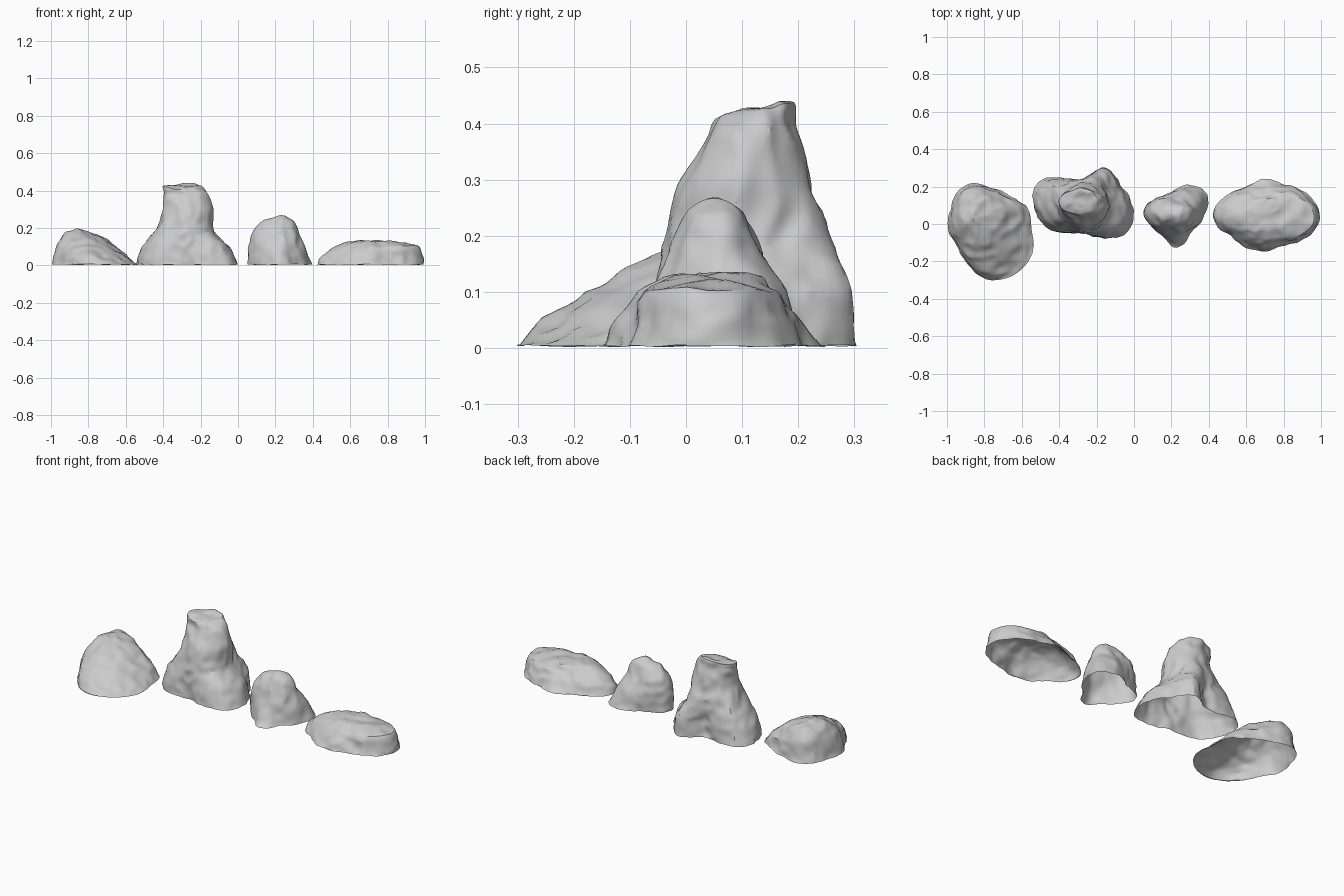
import bpy, bmesh, math
from mathutils import Vector, noise

if "Cube" in bpy.data.objects:
    bpy.data.objects.remove(bpy.data.objects["Cube"])

stone = bpy.data.materials.new("grey_stone")
stone.diffuse_color = (0.6, 0.6, 0.6, 1)
stone.use_nodes = True
stone.node_tree.nodes["Principled BSDF"].inputs["Base Color"].default_value = stone.diffuse_color
SIDES, STEPS = 84, 7


def spline(a, b, c, d, t):
    """Catmull-Rom interpolation between b and c."""
    return 0.5 * (2 * b + (c - a) * t + (2 * a - 5 * b + 4 * c - d) * t * t
                  + (3 * b - a - 3 * c + d) * t ** 3)


def ring(section, base):
    """Closed outline from radii every 30 degrees, on a plane that may tilt."""
    cx, cy, z, tilt_x, tilt_y, radii = section
    if not isinstance(radii, list):
        radii = [r * radii for r in base]
    pts = []
    for i in range(SIDES):
        k, t = divmod(i * 12 / SIDES, 1)
        r = spline(*[radii[(int(k) + j) % 12] for j in (-1, 0, 1, 2)], t)
        a = math.tau * i / SIDES
        x, y = r * math.cos(a), r * math.sin(a)
        pts.append(Vector((cx + x, cy + y, z + tilt_x * x + tilt_y * y)))
    return pts


def rock(name, sections, rough):
    base = sections[0][5]
    keys = [ring(s, base) for s in sections]
    last = len(keys) - 1
    bm = bmesh.new()
    rows = []
    for k in range(last):
        for step in range(STEPS + (k == last - 1)):
            t = step / STEPS
            # linear blend with a little rounding keeps ledges crisp
            row = []
            for i in range(SIDES):
                q = [keys[min(max(k + j, 0), last)][i] for j in (-1, 0, 1, 2)]
                p = spline(*q, t) * 0.5 + q[1].lerp(q[2], t) * 0.5
                row.append(bm.verts.new(p))
            rows.append(row)
    for lo, hi in zip(rows, rows[1:]):
        for i in range(SIDES):
            j = (i + 1) % SIDES
            bm.faces.new((lo[i], lo[j], hi[j], hi[i]))
    bm.faces.new(rows[-1])
    bmesh.ops.triangulate(bm, faces=[f for f in bm.faces if len(f.verts) > 4])
    bm.normal_update()
    # weathered lumps and creases
    moves = []
    for v in bm.verts:
        p = v.co
        lump = 0.6 * noise.noise(p * 9) + 0.5 * noise.noise(p * 20)
        crease = 0.45 - 1.6 * abs(noise.noise(p * 13 + Vector((3, 7, 1))))
        moves.append(v.normal * rough * (lump + crease))
    for v, m in zip(bm.verts, moves):
        v.co += m
        v.co.z = max(v.co.z, 0.0)
    for v in rows[0]:
        v.co.z = 0.004 + 0.004 * noise.noise(v.co * 12)
    me = bpy.data.meshes.new(name)
    bm.to_mesh(me)
    bm.free()
    me.materials.append(stone)
    ob = bpy.data.objects.new(name, me)
    bpy.context.collection.objects.link(ob)
    bpy.ops.object.select_all(action='DESELECT')
    ob.select_set(True)
    bpy.context.view_layer.objects.active = ob
    bpy.ops.object.shade_smooth_by_angle(angle=math.radians(30))


# Sections: centre x, centre y, height, tilt x, tilt y, radii (or scale of base)

# Wide boulder with a slab face sloping down to the right and front
rock("sloped_boulder", [
    (-.77, -.03, 0, 0, 0,
     [.22, .23, .21, .23, .27, .24, .22, .2, .23, .27, .27, .26]),
    (-.77, -.02, .07, -.2, .1, .87),
    (-.785, 0, .13, -.26, .18, .62),
    (-.81, .01, .168, -.22, .16, .33),
    (-.85, .03, .192, -.1, .1, .05)], .009)

# Tall tower with a spreading foot and a cut top
rock("tower_rock", [
    (-.27, .09, 0, 0, 0,
     [.265, .23, .24, .15, .17, .27, .265, .22, .16, .14, .19, .27]),
    (-.27, .09, .10, 0, 0,
     [.22, .21, .23, .14, .17, .24, .24, .2, .15, .14, .17, .22]),
    (-.28, .10, .18, 0, 0,
     [.15, .15, .19, .14, .15, .18, .16, .16, .14, .14, .15, .155]),
    (-.27, .10, .29, 0, 0,
     [.135, .13, .13, .12, .12, .12, .13, .12, .11, .11, .11, .125]),
    (-.28, .115, .385, 0, .1,
     [.12, .1, .09, .08, .08, .1, .11, .1, .08, .08, .085, .11]),
    (-.295, .12, .422, 0, .18,
     [.1, .09, .075, .07, .07, .09, .105, .09, .075, .07, .07, .09]),
    (-.295, .125, .425, 0, .1, .06)], .009)

# Small pointed rock
rock("pointed_rock", [
    (.23, .06, 0, 0, 0,
     [.15, .185, .17, .13, .11, .14, .175, .15, .15, .185, .13, .13]),
    (.215, .06, .1, 0, 0,
     [.14, .15, .13, .1, .1, .13, .16, .14, .12, .12, .115, .13]),
    (.205, .06, .18, 0, 0,
     [.115, .1, .08, .07, .08, .105, .125, .11, .095, .09, .1, .11]),
    (.215, .055, .24, 0, 0,
     [.08, .065, .05, .045, .05, .06, .075, .06, .045, .045, .055, .075]),
    (.22, .05, .265, 0, 0, .06)], .009)

# Low flat ledge
rock("flat_ledge", [
    (.7, .04, 0, 0, 0,
     [.295, .25, .2, .2, .19, .23, .28, .21, .19, .185, .18, .24]),
    (.71, .04, .05, 0, 0,
     [.275, .225, .17, .16, .16, .21, .265, .19, .165, .16, .16, .22]),
    (.71, .04, .095, .04, 0,
     [.255, .2, .14, .11, .12, .16, .215, .155, .13, .12, .13, .2]),
    (.72, .045, .125, -.02, 0, .45),
    (.72, .05, .136, 0, 0, .05)], .009)
